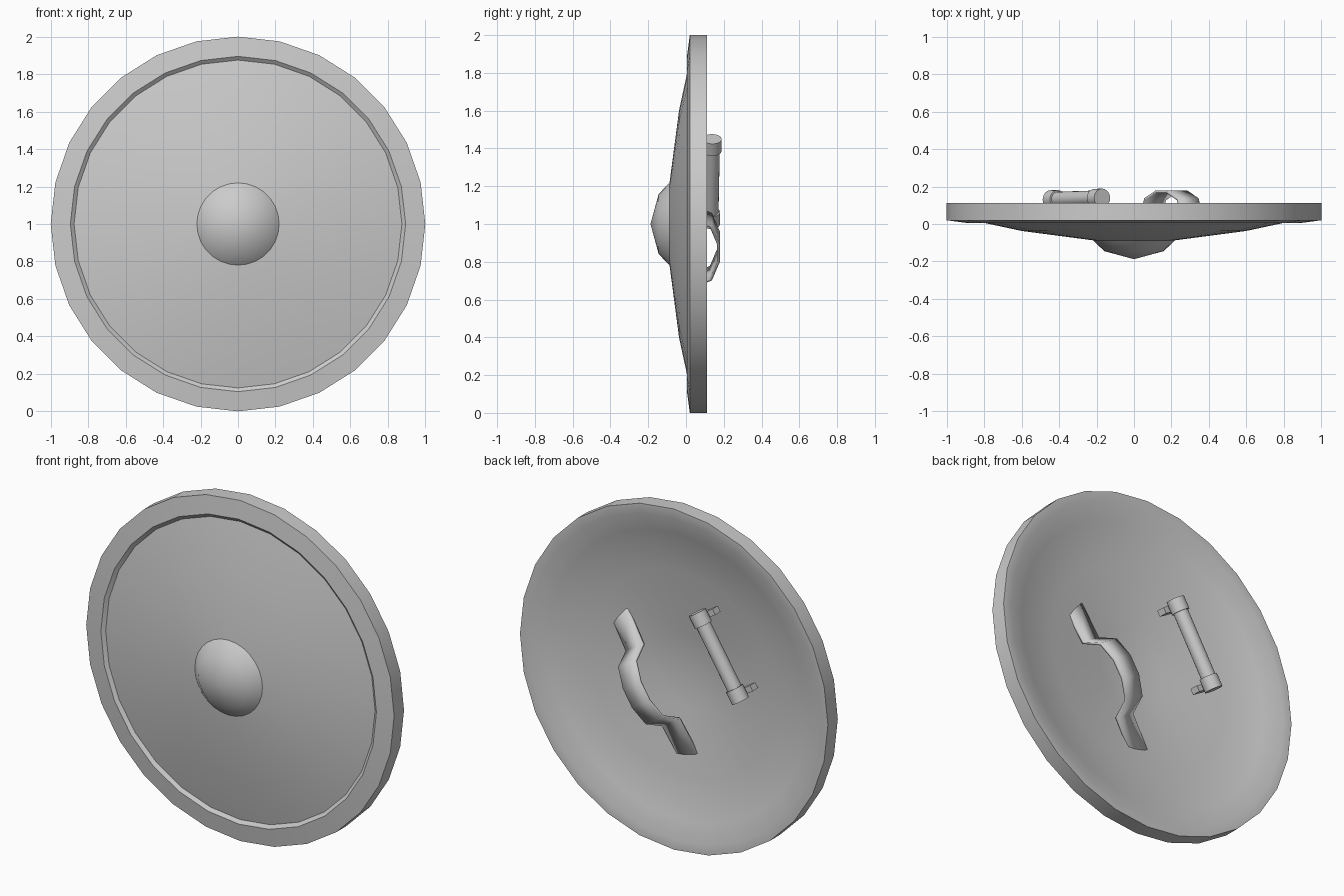
import bpy, bmesh, math
from mathutils import Vector

if "Cube" in bpy.data.objects:
    bpy.data.objects.remove(bpy.data.objects["Cube"])

SIDES = 28
CENTRE_Z = 1.0


def finish(name, bm, angle):
    bmesh.ops.remove_doubles(bm, verts=bm.verts, dist=1e-5)
    bmesh.ops.recalc_face_normals(bm, faces=bm.faces)
    mesh = bpy.data.meshes.new(name)
    bm.to_mesh(mesh)
    bm.free()
    ob = bpy.data.objects.new(name, mesh)
    bpy.context.collection.objects.link(ob)
    bpy.ops.object.select_all(action='DESELECT')
    ob.select_set(True)
    bpy.context.view_layer.objects.active = ob
    bpy.ops.object.shade_smooth_by_angle(angle=math.radians(angle))
    return ob


def lathe(name, profile, closed, angle):
    """Spin (radius, y) points around the shield's y axis."""
    bm = bmesh.new()
    vs = [bm.verts.new((0, y, CENTRE_Z + r)) for r, y in profile]
    n = len(vs)
    es = [bm.edges.new((vs[i], vs[(i + 1) % n])) for i in range(n if closed else n - 1)]
    bmesh.ops.spin(bm, geom=vs + es, cent=(0, 0, CENTRE_Z), axis=(0, 1, 0),
                   angle=math.tau, steps=SIDES, use_duplicate=False)
    bmesh.ops.dissolve_degenerate(bm, dist=1e-5, edges=bm.edges)
    return finish(name, bm, angle)


def rod(name, a, b, radius, segments=20):
    """Cylinder between two points."""
    a, b = Vector(a), Vector(b)
    bm = bmesh.new()
    bmesh.ops.create_cone(bm, cap_ends=True, segments=segments,
                          radius1=radius, radius2=radius, depth=(b - a).length)
    bm.transform((b - a).to_track_quat('Z', 'Y').to_matrix().to_4x4())
    bmesh.ops.translate(bm, verts=bm.verts, vec=(a + b) / 2)
    return finish(name, bm, 40)


# Shield body: dished front, stepped rim, flat back edge and dished back
lathe("shield_body", [(0, -.1), (.22, -.087), (.6, -.037), (.875, .022), (.895, .006),
                      (1, .02), (1, .112), (.945, .112), (.84, .07),
                      (.6, .03), (.22, -.02), (0, -.045)], False, 30)

# Central boss
lathe("boss", [(.224, -.083), (.158, -.145), (0, -.188)], False, 45)

# Hand grip: rod, end collars and posts into the plate
top, bottom = Vector((-.17, .139, 1.45)), Vector((-.445, .13, 1.0))
axis = (bottom - top).normalized()
rod("grip", top, bottom, .041)
for label, end, d in (("upper", top, axis), ("lower", bottom, -axis)):
    rod(label + "_collar", end, end + d * .075, .05)
    mid = end + d * .036
    bm = bmesh.new()
    bmesh.ops.create_cube(bm, size=1)
    bmesh.ops.scale(bm, verts=bm.verts, vec=(.05, .14, .035))
    bm.transform(axis.to_track_quat('Z', 'Y').to_matrix().to_4x4())
    bmesh.ops.translate(bm, verts=bm.verts, vec=mid + Vector((0, -.065, 0)))
    finish(label + "_post", bm, 30)

# Arm strap: bent ribbon lying along the grip's direction
along = Vector((-.528, 0, -.849))
across = Vector((.849, 0, -.528))
centre = Vector((.2, 0, .88))
half = [(-.43, .006), (-.22, .02), (-.165, .132), (-.055, .172)]
path = half + [(-s, y) for s, y in reversed(half)]
bm = bmesh.new()
rows = []
for s, y in path:
    p = centre + along * s + Vector((0, y, 0))
    rows.append([bm.verts.new(p + across * w) for w in (-.065, .065)])
for r, q in zip(rows, rows[1:]):
    bm.faces.new((r[0], r[1], q[1], q[0]))
strap = finish("arm_strap", bm, 60)
mod = strap.modifiers.new("thickness", 'SOLIDIFY')
mod.thickness = .014
mod.offset = 0
